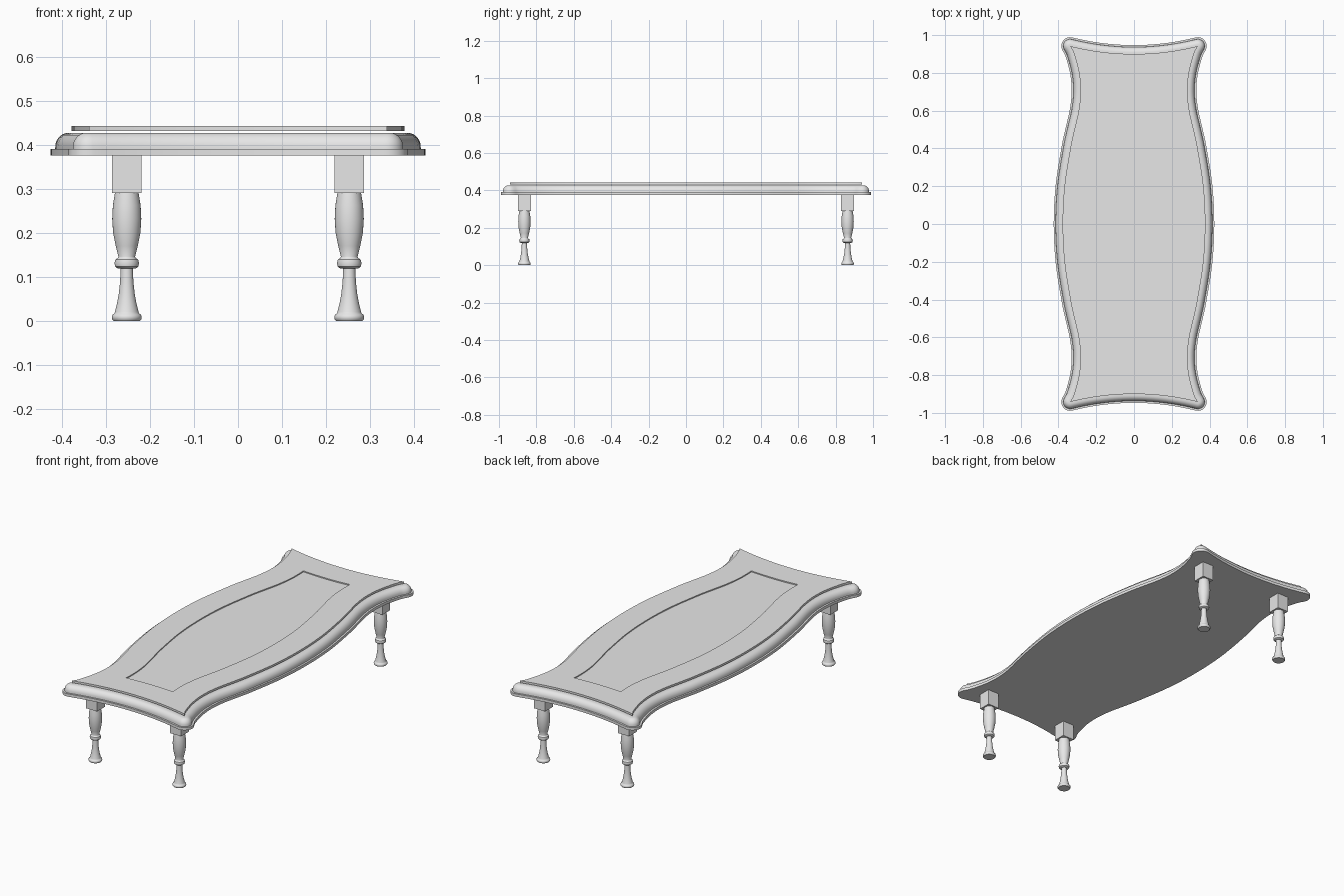
import bpy, bmesh, math
from mathutils import Vector
from mathutils.geometry import intersect_point_line

if "Cube" in bpy.data.objects:
    bpy.data.objects.remove(bpy.data.objects["Cube"])

grey = bpy.data.materials.new("plain grey")
grey.diffuse_color = (0.8, 0.8, 0.8, 1)
grey.use_nodes = True
grey.node_tree.nodes["Principled BSDF"].inputs["Base Color"].default_value = grey.diffuse_color


def finish(name, bm, angle=30):
    bmesh.ops.recalc_face_normals(bm, faces=bm.faces)
    mesh = bpy.data.meshes.new(name)
    bm.to_mesh(mesh)
    bm.free()
    mesh.materials.append(grey)
    ob = bpy.data.objects.new(name, mesh)
    bpy.context.collection.objects.link(ob)
    bpy.ops.object.select_all(action='DESELECT')
    ob.select_set(True)
    bpy.context.view_layer.objects.active = ob
    bpy.ops.object.shade_smooth_by_angle(angle=math.radians(angle))
    return ob


def spline(pts, steps):
    """Catmull-Rom curve through the points."""
    p = [Vector(q) for q in pts]
    p = [2 * p[0] - p[1]] + p + [2 * p[-1] - p[-2]]
    out = []
    for i in range(1, len(p) - 2):
        a, b, c, d = p[i - 1:i + 3]
        for k in range(steps):
            t = k / steps
            out.append(0.5 * (2 * b + (c - a) * t + (2 * a - 5 * b + 4 * c - d) * t * t
                              + (3 * b - a - 3 * c + d) * t ** 3))
    return out + [p[-2]]


# Serpentine outline of the raised top: four runs meeting at sharp corners
half = [(.378, 0), (.368, .2), (.337, .4), (.318, .49), (.293, .6),
        (.283, .7), (.291, .8), (.317, .9), (.338, .942)]
side = spline([(x, -y) for x, y in half[:0:-1]] + half, 5)
end = [Vector((x, .90 + .042 * (x / .338) ** 2))
       for x in [.338 * (1 - k / 16) for k in range(33)]]
runs = [side, end, [-p for p in side], [-p for p in end]]


def run_normals(run):
    out = []
    for i in range(len(run)):
        t = run[min(i + 1, len(run) - 1)] - run[max(i - 1, 0)]
        out.append(Vector((t.y, -t.x)).normalized())
    return out


normals = [run_normals(r) for r in runs]


def grow(d, arc=8):
    """Outline moved outward by d, with rounded corners."""
    out = []
    for i, run in enumerate(runs):
        nm = normals[i]
        out += [p + n * d for p, n in zip(run, nm)]
        n0, n1 = nm[-1], normals[(i + 1) % 4][0]
        ang = n0.angle(n1)
        a0 = math.atan2(n0.y, n0.x)
        for k in range(1, arc):
            a = a0 + ang * k / arc
            out.append(run[-1] + Vector((math.cos(a), math.sin(a))) * d)
    return out


def distance(q, a, b):
    c, t = intersect_point_line(q, a, b)
    c = Vector(c[:2])
    c = a if t < 0 else b if t > 1 else c
    return (q - c).length


def shrink(d):
    """Outline moved inward by d, trimmed where the runs cross."""
    segs = [(r[i], r[i + 1]) for r in runs for i in range(len(r) - 1)]
    out = []
    for run, nm in zip(runs, normals):
        for p, n in zip(run, nm):
            q = p - n * d
            if min(distance(q, a, b) for a, b in segs) > d - .002:
                out.append(q)
    return out


def stack(name, layers):
    """Solid skinned through (outline, height) layers of equal point count."""
    bm = bmesh.new()
    rings = [[bm.verts.new((p.x, p.y, z)) for p in pts] for pts, z in layers]
    for a, b in zip(rings, rings[1:]):
        for i in range(len(a)):
            j = (i + 1) % len(a)
            bm.faces.new((a[i], a[j], b[j], b[i]))
    bm.faces.new(rings[0][::-1])
    bm.faces.new(rings[-1])
    return finish(name, bm)


# Table edge: square lower fillet, then a quarter-round moulding
profile = [(.047, .375), (.047, .39), (.037, .39)]
for k in range(1, 9):
    a = math.pi / 2 * k / 8
    profile.append((.007 + .03 * math.cos(a), .394 + .033 * math.sin(a)))
stack("moulded_edge", [(grow(d), z) for d, z in profile])

# Raised top board with a shallow sunken panel
flat = [p for r in runs for p in r[:-1]]
board = stack("top_board", [(flat, .431), (flat, .442)])
inner = shrink(.145)
cutter = stack("panel_cutter", [(inner, .436), (inner, .46)])
cutter.hide_render = True
cutter.hide_viewport = True
cut = board.modifiers.new("sunken panel", 'BOOLEAN')
cut.operation = 'DIFFERENCE'
cut.solver = 'EXACT'
cut.object = cutter

# Turned legs: foot, flared shaft, ring and vase, under a square block
foot = [(0, 0), (.030, 0), (.0335, .004), (.034, .009), (.0325, .014), (.028, .017)]
shaft = [(.027, .020), (.022, .040), (.018, .062), (.015, .09), (.0138, .119)]
ring = [(.021, .1195), (.026, .123), (.028, .131), (.026, .139), (.020, .143)]
vase = [(.019, .146), (.025, .170), (.031, .200), (.033, .232), (.0315, .262),
        (.027, .290), (0, .290)]
SIDES = 32


def leg(x, y, tag):
    bm = bmesh.new()
    prev = None
    for r, z in foot + shaft + ring + vase:
        if r == 0:
            cur = [bm.verts.new((x, y, z))]
        else:
            cur = [bm.verts.new((x + r * math.cos(math.tau * k / SIDES),
                                 y + r * math.sin(math.tau * k / SIDES), z))
                   for k in range(SIDES)]
        if prev:
            for k in range(SIDES):
                j = (k + 1) % SIDES
                quad = [prev[k % len(prev)], prev[j % len(prev)],
                        cur[j % len(cur)], cur[k % len(cur)]]
                bm.faces.new(list(dict.fromkeys(quad)))
        prev = cur
    finish("turned_leg_" + tag, bm, 40)

    bm = bmesh.new()
    bmesh.ops.create_cube(bm, size=1)
    bmesh.ops.scale(bm, vec=(.068, .068, .087), verts=bm.verts)
    bmesh.ops.translate(bm, vec=(x, y, .3335), verts=bm.verts)
    finish("leg_block_" + tag, bm)


for sx, xn in ((-1, "left"), (1, "right")):
    for sy, yn in ((-1, "front"), (1, "back")):
        leg(.2525 * sx, .864 * sy, yn + "_" + xn)
